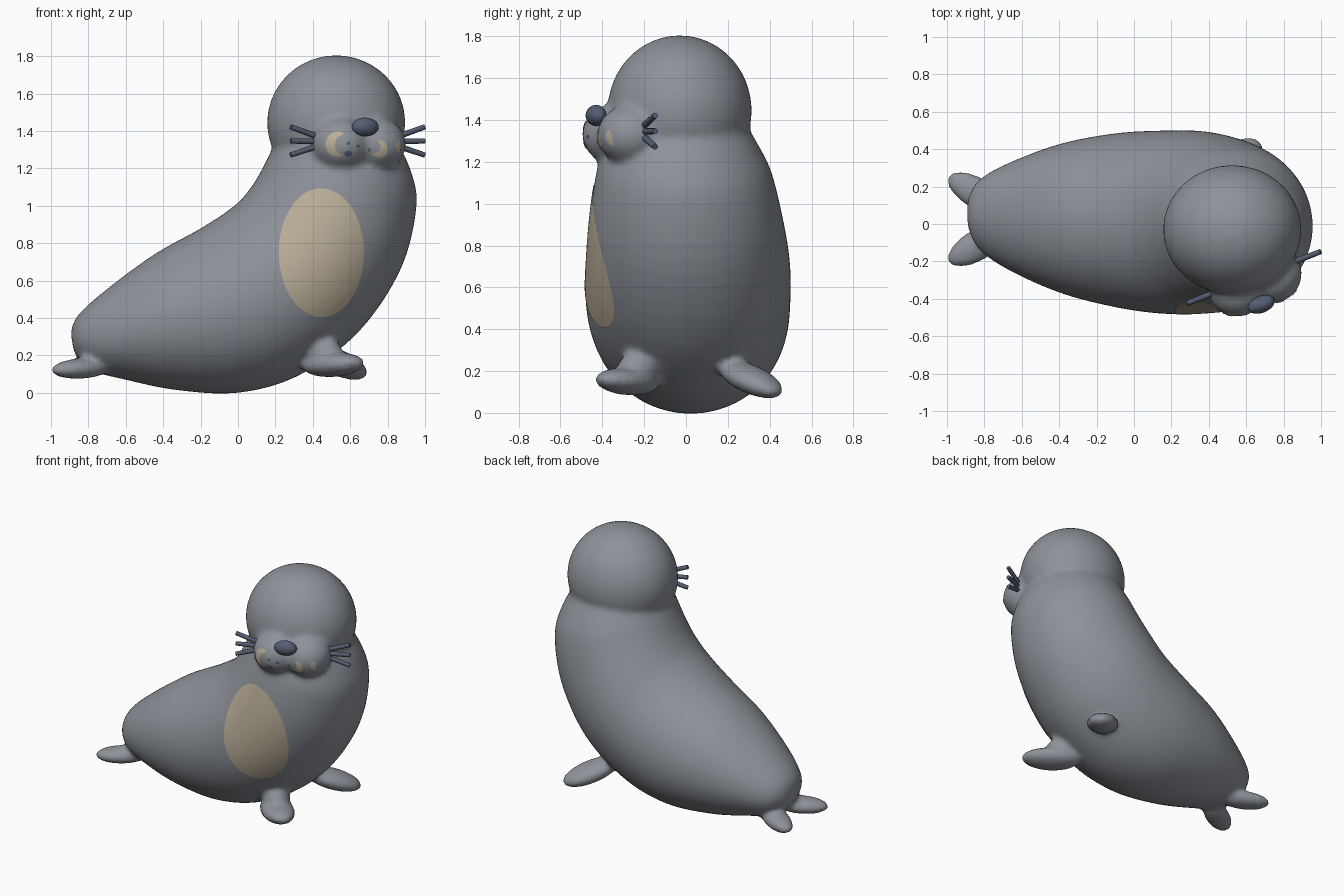
import bpy, bmesh, math
from mathutils import Vector, Matrix
from mathutils.bvhtree import BVHTree

cube = bpy.data.objects.get("Cube")
if cube:
    bpy.data.objects.remove(cube, do_unlink=True)


def material(name, rgb):
    m = bpy.data.materials.new(name)
    m.use_nodes = True
    m.diffuse_color = (*rgb, 1)
    m.node_tree.nodes["Principled BSDF"].inputs["Base Color"].default_value = (*rgb, 1)
    return m


GREY = material("seal grey", (0.27, 0.29, 0.32))
CREAM = material("cream", (0.50, 0.43, 0.32))
SLATE = material("dark slate", (0.09, 0.11, 0.17))


def make_object(name, bm, mat):
    bmesh.ops.recalc_face_normals(bm, faces=bm.faces)
    mesh = bpy.data.meshes.new(name)
    bm.to_mesh(mesh)
    bm.free()
    obj = bpy.data.objects.new(name, mesh)
    bpy.context.collection.objects.link(obj)
    mesh.materials.append(mat)
    mesh.shade_smooth()
    return obj


def ellipsoid(bm, centre, radii, forward=(1, 0, 0)):
    """Add an ellipsoid whose first radius lies along the forward direction."""
    f = Vector(forward).normalized()
    side = Vector((0, 0, 1)).cross(f).normalized()
    turn = Matrix((f, side, f.cross(side))).transposed().to_4x4()
    bmesh.ops.create_uvsphere(bm, u_segments=40, v_segments=24, radius=1,
                              matrix=Matrix.Translation(centre) @ turn @ Matrix.Diagonal((*radii, 1)))


def spline(points, steps):
    """Catmull-Rom curve through tuples of any length."""
    pts = [Vector(p) for p in points]
    pts = [pts[0]] + pts + [pts[-1]]
    out = []
    for a, b, c, d in zip(pts, pts[1:], pts[2:], pts[3:]):
        for i in range(steps):
            t = i / steps
            out.append(0.5 * (2 * b + (c - a) * t + (2 * a - 5 * b + 4 * c - d) * t * t
                              + (3 * b - a - 3 * c + d) * t ** 3))
    return out + [pts[-1]]


# Torso sections: back x, back z, belly x, belly z, half width, centre y
sections = [
    (-0.895, 0.32, -0.875, 0.21, 0.08, 0.06),
    (-0.86, 0.41, -0.78, 0.12, 0.19, 0.05),
    (-0.72, 0.54, -0.60, 0.07, 0.29, 0.04),
    (-0.45, 0.74, -0.33, 0.015, 0.40, 0.03),
    (-0.20, 0.88, 0.00, 0.0, 0.465, 0.02),
    (-0.02, 1.00, 0.32, 0.09, 0.49, 0.01),
    (0.07, 1.10, 0.64, 0.32, 0.487, 0.01),
    (0.13, 1.20, 0.87, 0.66, 0.46, 0.0),
    (0.17, 1.28, 0.955, 1.0, 0.42, -0.01),
    (0.20, 1.34, 0.92, 1.2, 0.37, -0.02),
    (0.24, 1.42, 0.84, 1.36, 0.31, -0.03),
]
SIDES = 48
bm = bmesh.new()
rings = []
for bx, bz, fx, fz, w, cy in spline(sections, 5):
    ring = []
    for i in range(SIDES):
        a = math.tau * i / SIDES
        u = (1 + math.cos(a)) / 2
        ring.append(bm.verts.new((fx + (bx - fx) * u, cy + w * math.sin(a), fz + (bz - fz) * u)))
    rings.append(ring)
for low, high in zip(rings, rings[1:]):
    for i in range(SIDES):
        j = (i + 1) % SIDES
        bm.faces.new((low[i], low[j], high[j], high[i]))
bm.faces.new(rings[0])
bm.faces.new(rings[-1])

# Head and two-lobed muzzle, turned a little towards the left
ACROSS = Vector((0.93, 0.36, 0))
FACING = Vector((0.36, -0.93, 0))
muzzle = Vector((0.645, -0.30, 1.33))
ellipsoid(bm, (0.525, -0.03, 1.445), (0.37, 0.345, 0.36))
for s in (-1, 1):
    ellipsoid(bm, muzzle + ACROSS * 0.1 * s, (0.16, 0.16, 0.145), FACING)

# Front flippers and tail flippers
ellipsoid(bm, (0.51, -0.28, 0.15), (0.20, 0.11, 0.065), (0.75, -0.66, 0.06))
ellipsoid(bm, (0.54, 0.31, 0.16), (0.20, 0.11, 0.065), (0.70, 0.72, -0.36))
ellipsoid(bm, (0.46, -0.22, 0.22), (0.13, 0.09, 0.09), (0.5, -0.66, -0.4))
ellipsoid(bm, (-0.84, 0.165, 0.13), (0.18, 0.085, 0.055), (-0.85, 0.5, -0.05))
ellipsoid(bm, (-0.84, -0.115, 0.13), (0.18, 0.085, 0.055), (-0.85, -0.5, -0.05))

# Fuse everything into one soft skin
body = make_object("body", bm, GREY)
remesh = body.modifiers.new("fuse", 'REMESH')
remesh.mode = 'VOXEL'
remesh.voxel_size = 0.018
soften = body.modifiers.new("soften", 'SMOOTH')
soften.factor = 0.5
soften.iterations = 8
graph = bpy.context.evaluated_depsgraph_get()
skin = bpy.data.meshes.new_from_object(body.evaluated_get(graph))
body.modifiers.clear()
body.data = skin
skin.materials.clear()
skin.materials.append(GREY)
skin.shade_smooth()
tree = BVHTree.FromPolygons([v.co for v in skin.vertices], [p.vertices for p in skin.polygons])


def plate(name, shape, rows, cols, mat, lift=0.004):
    """Thin marking laid on the front of the skin; shape maps (s, t) to x, z."""
    bm = bmesh.new()
    grid = []
    for r in range(rows + 1):
        line = []
        for c in range(cols + 1):
            x, z = shape(r / rows, c / cols)
            hit, normal, _, _ = tree.ray_cast(Vector((x, -2, z)), Vector((0, 1, 0)))
            line.append(bm.verts.new(hit + normal * lift) if hit else None)
        grid.append(line)
    for r in range(rows):
        for c in range(cols):
            quad = (grid[r][c], grid[r][c + 1], grid[r + 1][c + 1], grid[r + 1][c])
            if all(quad):
                bm.faces.new(quad)
    bmesh.ops.remove_doubles(bm, verts=bm.verts, dist=0.0002)
    obj = make_object(name, bm, mat)
    # keep the visible side facing forwards
    if sum(p.normal.y * p.area for p in obj.data.polygons) > 0:
        obj.data.flip_normals()


def oval(cx, cz, rx, rz):
    return lambda s, t: (cx + rx * s * math.cos(math.tau * t), cz + rz * s * math.sin(math.tau * t))


def crescent(cx, cz, radius, width, start, sweep):
    def shape(s, t):
        a = math.radians(start + sweep * t)
        r = radius - width * s * math.sin(math.pi * t) ** 0.6
        return cx + r * math.cos(a), cz + r * math.sin(a)
    return shape


# Belly patch, muzzle markings and whisker dots
plate("belly_patch", oval(0.445, 0.75, 0.226, 0.343), 20, 64, CREAM)
plate("right_muzzle_marking", crescent(0.535, 1.33, 0.065, 0.05, 60, 230), 4, 24, CREAM)
plate("left_muzzle_marking", crescent(0.755, 1.305, 0.045, 0.045, -150, 250), 4, 20, CREAM)
plate("left_cheek_marking", oval(0.855, 1.315, 0.013, 0.035), 4, 16, CREAM)
plate("mouth_dot", oval(0.59, 1.28, 0.022, 0.016), 3, 16, SLATE)
for i, (x, z) in enumerate([(0.59, 1.335), (0.64, 1.32), (0.70, 1.30)]):
    plate(f"muzzle_dot_{i + 1}", oval(x, z, 0.009, 0.009), 2, 12, SLATE)

# Nose
bm = bmesh.new()
ellipsoid(bm, (0.68, -0.43, 1.422), (0.045, 0.075, 0.05), FACING)
make_object("nose", bm, SLATE)

# Whiskers: three fanned rods on each side
for side, name in ((-1, "right_whiskers"), (1, "left_whiskers")):
    bm = bmesh.new()
    for k in (-1, 0, 1):
        base = muzzle + ACROSS * 0.23 * side + Vector((0, 0, 0.015 + 0.025 * k))
        tip = muzzle + ACROSS * 0.385 * side + Vector((0, 0, 0.017 + 0.075 * k))
        base, tip = base - FACING * 0.015, tip - FACING * 0.015
        rod = tip - base
        bmesh.ops.create_cone(bm, cap_ends=True, segments=12, radius1=0.016, radius2=0.014,
                              depth=rod.length, matrix=Matrix.Translation((base + tip) / 2)
                              @ rod.to_track_quat('Z', 'Y').to_matrix().to_4x4())
    whiskers = make_object(name, bm, SLATE)
    bpy.context.view_layer.objects.active = whiskers
    whiskers.select_set(True)
    bpy.ops.object.shade_smooth_by_angle(angle=math.radians(40))
    whiskers.select_set(False)
